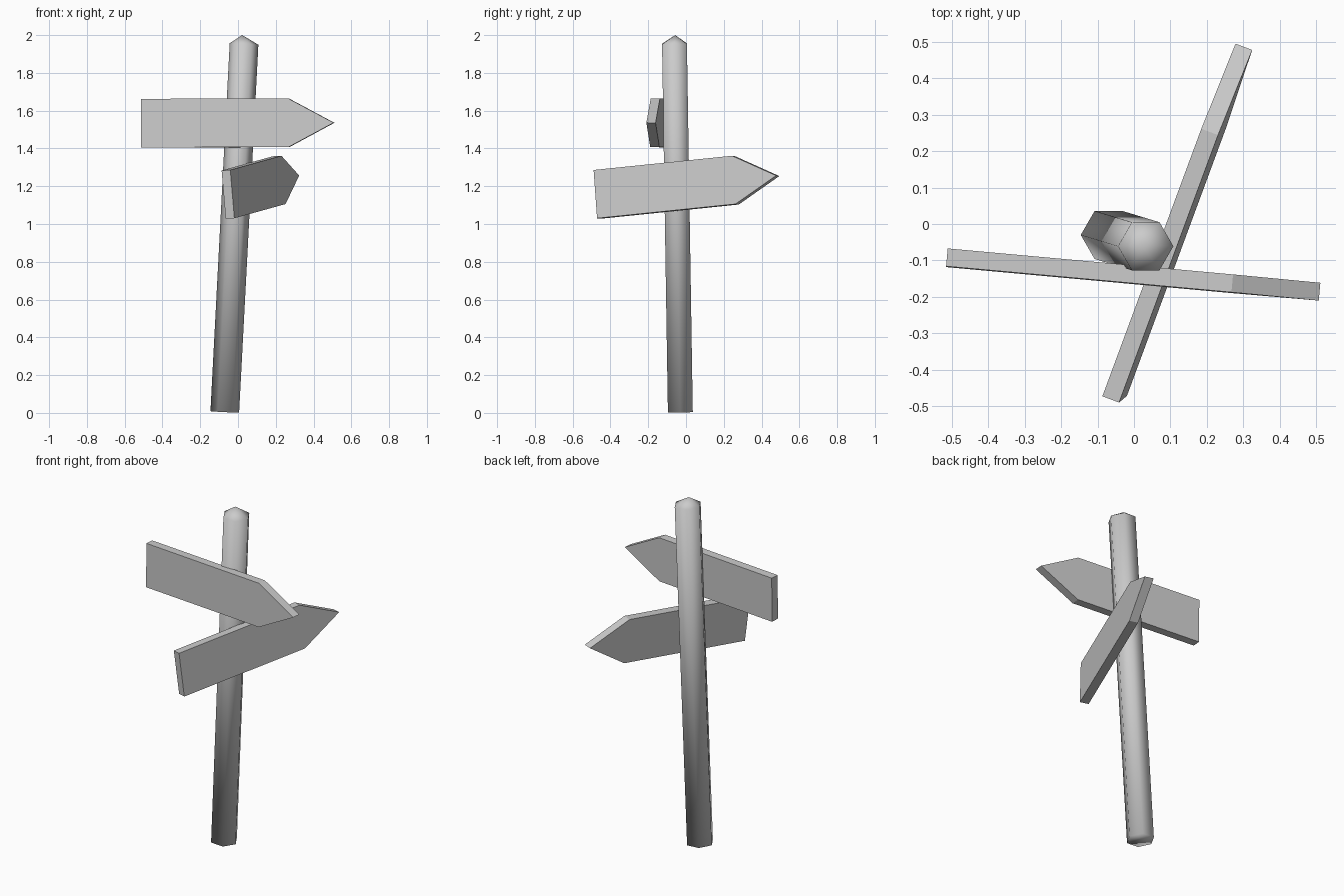
import bpy, bmesh
from math import cos, sin, pi, radians
from mathutils import Vector

cube = bpy.data.objects.get("Cube")
if cube:
    bpy.data.objects.remove(cube, do_unlink=True)

# One plain grey for the whole signpost
grey = bpy.data.materials.new("plain_grey")
grey.use_nodes = True
colour = (0.6, 0.6, 0.6, 1)
grey.diffuse_color = colour
grey.node_tree.nodes["Principled BSDF"].inputs["Base Color"].default_value = colour


def add_object(name, bm, smooth=False):
    bmesh.ops.recalc_face_normals(bm, faces=bm.faces)
    for face in bm.faces:
        face.smooth = smooth
    mesh = bpy.data.meshes.new(name)
    bm.to_mesh(mesh)
    bm.free()
    mesh.materials.append(grey)
    obj = bpy.data.objects.new(name, mesh)
    bpy.context.collection.objects.link(obj)
    return obj


def post(name, base, top, radius, tip, sides=6):
    """Leaning prism with a pointed cap."""
    base, top = Vector(base), Vector(top)
    turn = Vector((0, 0, 1)).rotation_difference(top - base)
    bm = bmesh.new()
    rings = []
    for centre in (base, top):
        rings.append([bm.verts.new(centre + turn @ Vector(
            (radius * cos(2 * pi * i / sides), radius * sin(2 * pi * i / sides), 0)))
            for i in range(sides)])
    apex = bm.verts.new(tip)
    low, high = rings
    bm.faces.new(low)
    for i in range(sides):
        j = (i + 1) % sides
        bm.faces.new((low[i], low[j], high[j], high[i]))
        bm.faces.new((high[i], high[j], apex))
    return add_object(name, bm, smooth=True)


def arrow_board(name, centre, roll, pitch, heading,
                length=1.025, height=0.257, thick=0.049, point=0.24):
    """Flat board pointed at its +x end, extruded through its thickness."""
    x, z = length / 2, height / 2
    outline = [(-x, -z), (x - point, -z), (x, 0), (x - point, z), (-x, z)]
    bm = bmesh.new()
    face = bm.faces.new([bm.verts.new((a, -thick / 2, b)) for a, b in outline])
    extruded = bmesh.ops.extrude_face_region(bm, geom=[face], use_keep_orig=True)
    verts = [g for g in extruded["geom"] if isinstance(g, bmesh.types.BMVert)]
    bmesh.ops.translate(bm, verts=verts, vec=(0, thick, 0))
    obj = add_object(name, bm)
    obj.location = centre
    obj.rotation_euler = (radians(roll), radians(-pitch), radians(heading))
    return obj


post("post", (-0.07, -0.03, 0.005), (0.032, -0.061, 1.953), 0.076, (0.022, -0.057, 2.0))
arrow_board("upper_arrow_board", (-0.002, -0.139, 1.535), -0.5, 0.1, -5.2)
arrow_board("lower_arrow_board", (0.124, 0.007, 1.206), -3.1, 5.5, 69.7)
